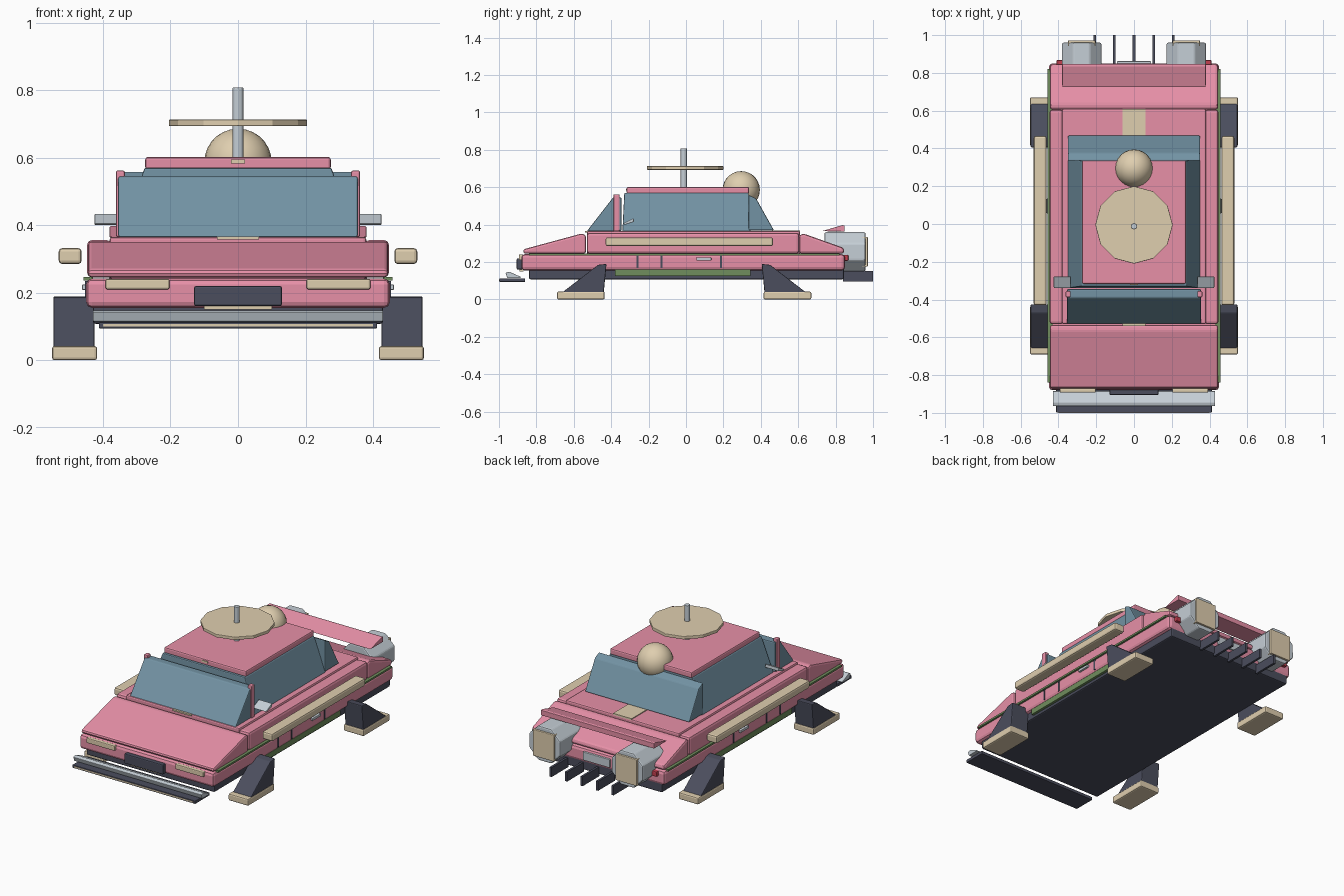
import bpy, bmesh, math
from mathutils import Matrix, Vector

if "Cube" in bpy.data.objects:
    bpy.data.objects.remove(bpy.data.objects["Cube"])

COLORS = {
    "pink": (0.80, 0.28, 0.39), "glass": (0.17, 0.29, 0.37), "tan": (0.74, 0.62, 0.43),
    "dark": (0.07, 0.075, 0.11), "green": (0.16, 0.27, 0.11), "grey": (0.56, 0.62, 0.67),
    "red": (0.55, 0.05, 0.08)}
MATS = {}
for key, rgb in COLORS.items():
    MATS[key] = bpy.data.materials.new(key)
    MATS[key].diffuse_color = (*rgb, 1)


def finish(name, bm, color, bevel=0.0):
    bmesh.ops.recalc_face_normals(bm, faces=bm.faces[:])
    me = bpy.data.meshes.new(name)
    bm.to_mesh(me)
    bm.free()
    ob = bpy.data.objects.new(name, me)
    bpy.context.collection.objects.link(ob)
    me.materials.append(MATS[color])
    if bevel:
        mod = ob.modifiers.new("bevel", 'BEVEL')
        mod.width = bevel
        mod.segments = 2
        mod.limit_method = 'ANGLE'
    return ob


def box(name, x, y, z, color, bevel=0.0, top=(1, 1)):
    """Box from ranges; top scales the upper face in x and y."""
    bm = bmesh.new()
    bmesh.ops.create_cube(bm, size=1)
    for v in bm.verts:
        s = top if v.co.z > 0 else (1, 1)
        v.co = Vector((sum(x) / 2 + v.co.x * (x[1] - x[0]) * s[0],
                       sum(y) / 2 + v.co.y * (y[1] - y[0]) * s[1],
                       sum(z) / 2 + v.co.z * (z[1] - z[0])))
    return finish(name, bm, color, bevel)


def prism(name, profile, x, color, bevel=0.0):
    """Side profile of (y, z) points swept across x."""
    bm = bmesh.new()
    face = bm.faces.new([bm.verts.new((x[0], y, z)) for y, z in profile])
    ext = bmesh.ops.extrude_face_region(bm, geom=[face])
    for v in ext["geom"]:
        if isinstance(v, bmesh.types.BMVert):
            v.co.x = x[1]
    return finish(name, bm, color, bevel)


def cylinder(name, center, r1, r2, depth, sides, color, axis='Z', bevel=0.0):
    bm = bmesh.new()
    m = Matrix.Translation(center)
    if axis == 'Y':
        m = m @ Matrix.Rotation(-math.pi / 2, 4, 'X') @ Matrix.Rotation(math.pi / sides, 4, 'Z')
    bmesh.ops.create_cone(bm, cap_ends=True, segments=sides, radius1=r1, radius2=r2,
                          depth=depth, matrix=m)
    return finish(name, bm, color, bevel)


def side(s, a, b):
    return tuple(sorted((s * a, s * b)))


# Main hull
box("underbody", (-0.43, 0.43), (-0.84, 0.845), (0.108, 0.175), "dark", 0.008)
box("lower_body", (-0.45, 0.45), (-0.88, 0.85), (0.155, 0.242), "pink", 0.018)
box("deck", (-0.38, 0.38), (-0.53, 0.61), (0.24, 0.365), "pink", 0.008)
prism("hood", [(-0.87, 0.245), (-0.87, 0.268), (-0.56, 0.352), (-0.535, 0.345), (-0.535, 0.245)],
      (-0.445, 0.445), "pink", 0.014)
prism("rear_deck", [(0.605, 0.245), (0.605, 0.345), (0.63, 0.352), (0.845, 0.275), (0.845, 0.245)],
      (-0.445, 0.445), "pink", 0.014)

# Cabin
box("cabin_glass", (-0.35, 0.35), (-0.34, 0.345), (0.365, 0.57), "glass", 0.005, top=(0.79, 0.97))
prism("windshield", [(-0.53, 0.365), (-0.39, 0.545), (-0.345, 0.545), (-0.345, 0.365)],
      (-0.355, 0.355), "glass", 0.006)
prism("rear_window", [(0.47, 0.37), (0.375, 0.54), (0.335, 0.56), (0.335, 0.37)],
      (-0.35, 0.35), "glass", 0.006)
box("roof", (-0.275, 0.275), (-0.317, 0.337), (0.565, 0.602), "pink", 0.008)
box("roof_marker", (-0.02, 0.02), (-0.322, -0.31), (0.583, 0.594), "tan")
box("rear_deck_stripe", (-0.062, 0.062), (0.46, 0.61), (0.36, 0.37), "tan")
box("cowl_stripe", (-0.062, 0.062), (-0.54, -0.51), (0.358, 0.367), "tan")

# Roof equipment
cylinder("roof_disc", (0, -0.005, 0.703), 0.205, 0.205, 0.019, 12, "tan", bevel=0.003)
cylinder("mast", (0, -0.012, 0.695), 0.017, 0.017, 0.226, 8, "grey", bevel=0.003)
bm = bmesh.new()
bmesh.ops.create_uvsphere(bm, u_segments=24, v_segments=14, radius=0.1,
                          matrix=Matrix.Translation((0, 0.295, 0.586)))
dome = finish("roof_sphere", bm, "tan")
for p in dome.data.polygons:
    p.use_smooth = True

# Nose
box("front_plate", (-0.13, 0.13), (-0.905, -0.875), (0.16, 0.22), "dark", 0.006)
box("front_plate_trim", (-0.1, 0.1), (-0.89, -0.87), (0.15, 0.16), "tan")
prism("bumper", [(-0.965, 0.142), (-0.945, 0.148), (-0.885, 0.122), (-0.885, 0.115), (-0.955, 0.115)],
      (-0.43, 0.43), "grey", 0.003)
box("splitter", (-0.412, 0.412), (-0.998, -0.86), (0.094, 0.113), "dark", 0.003)
box("splitter_stripe", (-0.4, 0.4), (-1.0, -0.99), (0.1, 0.107), "tan")

# Tail
prism("spoiler", [(0.725, 0.365), (0.835, 0.397), (0.848, 0.395), (0.848, 0.364)],
      (-0.38, 0.38), "pink", 0.002)
box("rear_plate", (-0.09, 0.09), (0.845, 0.862), (0.175, 0.225), "grey", 0.003)
for i in range(5):
    x = (i - 2) * 0.104
    box(f"diffuser_fin_{i + 1}", (x - 0.007, x + 0.007), (0.84, 1.0), (0.095, 0.152), "dark")

# Paired parts
for s, tag in ((-1, "left"), (1, "right")):
    box(f"side_pod_{tag}", side(s, 0.375, 0.447), (-0.53, 0.605), (0.245, 0.356), "pink", 0.014)
    box(f"upper_trim_{tag}", side(s, 0.43, 0.457), (-0.84, 0.82), (0.236, 0.247), "green")
    box(f"lower_trim_{tag}", side(s, 0.42, 0.446), (-0.38, 0.345), (0.125, 0.16), "green", 0.003)
    box(f"side_rail_{tag}", side(s, 0.463, 0.531), (-0.43, 0.465), (0.285, 0.332), "tan", 0.01)
    box(f"pillar_{tag}", side(s, 0.335, 0.362), (-0.388, -0.355), (0.365, 0.562), "pink", 0.006)
    prism(f"mirror_{tag}", [(-0.34, 0.405), (-0.28, 0.435), (-0.278, 0.415), (-0.325, 0.4)],
          side(s, 0.335, 0.425), "grey", 0.003)
    box(f"headlight_{tag}", side(s, 0.203, 0.392), (-0.893, -0.87), (0.21, 0.241), "tan", 0.005)
    box(f"tail_light_{tag}", side(s, 0.365, 0.41), (0.84, 0.868), (0.207, 0.238), "red", 0.005)
    box(f"door_handle_{tag}", side(s, 0.445, 0.462), (0.055, 0.135), (0.208, 0.224), "grey", 0.003)
    for i, y in enumerate((-0.26, -0.13, 0.187)):
        box(f"door_seam_{tag}_{i + 1}", side(s, 0.44, 0.453), (y - 0.005, y + 0.005),
            (0.168, 0.234), "dark")
    # Landing legs
    for d, end, shift in ((1, "front", 0), (-1, "rear", -0.02)):
        pts = [(-0.665, 0.035), (-0.47, 0.185), (-0.425, 0.19), (-0.44, 0.035)]
        prism(f"{end}_leg_{tag}", [(d * y + shift, z) for y, z in pts],
              side(s, 0.425, 0.547), "dark", 0.005)
        box(f"{end}_foot_{tag}", side(s, 0.417, 0.551), side(d, -0.69 + d * shift, -0.435 + d * shift),
            (0, 0.042), "tan", 0.008)
    # Thrusters
    cylinder(f"thruster_{tag}", (s * 0.277, 0.85, 0.255), 0.113, 0.113, 0.22, 8, "grey", 'Y', 0.008)
    box(f"thruster_cap_{tag}", side(s, 0.205, 0.349), (0.94, 0.972), (0.175, 0.335), "tan", 0.004)

for m in bpy.data.materials:
    if m.users and not m.is_grease_pencil:
        m.use_nodes = True
        m.node_tree.nodes["Principled BSDF"].inputs["Base Color"].default_value = m.diffuse_color
